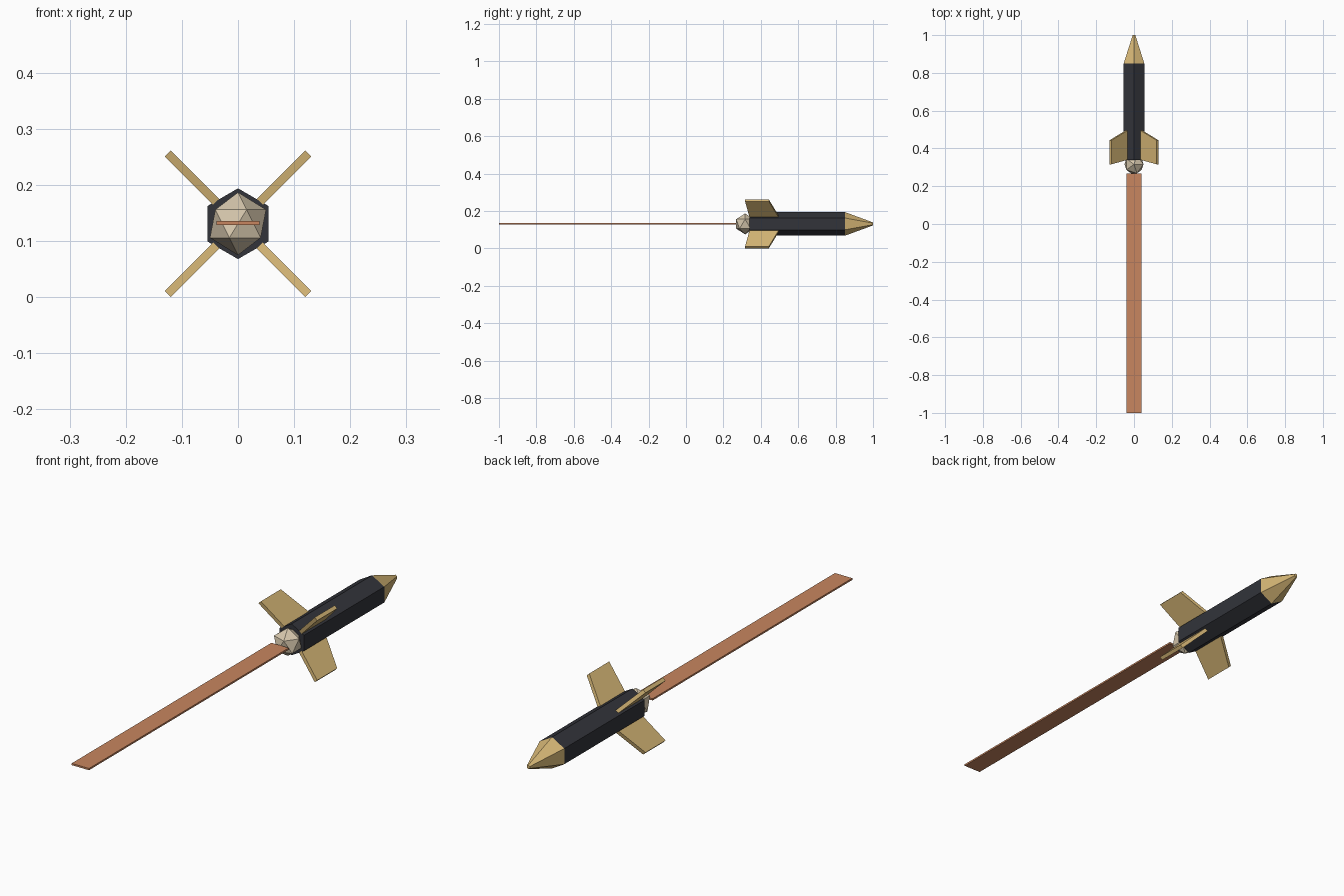
import bpy, bmesh
from math import radians
from mathutils import Matrix, Vector

cube = bpy.data.objects.get("Cube")
if cube:
    bpy.data.objects.remove(cube, do_unlink=True)

AXIS_Z = 0.131   # height of the long axis


def material(name, rgb):
    m = bpy.data.materials.new(name)
    m.use_nodes = True
    m.diffuse_color = (*rgb, 1)
    m.node_tree.nodes["Principled BSDF"].inputs["Base Color"].default_value = (*rgb, 1)
    return m


charcoal = material("charcoal", (0.032, 0.034, 0.042))
gold = material("gold", (0.67, 0.47, 0.18))
cream = material("cream", (0.68, 0.58, 0.42))
copper = material("copper", (0.58, 0.24, 0.115))


def finish(name, bm, mat):
    bmesh.ops.recalc_face_normals(bm, faces=bm.faces)
    mesh = bpy.data.meshes.new(name)
    bm.to_mesh(mesh)
    bm.free()
    mesh.materials.append(mat)
    ob = bpy.data.objects.new(name, mesh)
    bpy.context.collection.objects.link(ob)
    return ob


def hex_section(name, y0, y1, r0, r1, mat):
    """Six-sided tapered section along y."""
    bm = bmesh.new()
    place = Matrix.Translation((0, (y0 + y1) / 2, AXIS_Z)) @ Matrix.Rotation(radians(-90), 4, 'X')
    bmesh.ops.create_cone(bm, cap_ends=True, segments=6, radius1=r0, radius2=r1,
                          depth=y1 - y0, matrix=place)
    return finish(name, bm, mat)


# Body and nose
hex_section("body", 0.34, 0.85, 0.063, 0.063, charcoal)
hex_section("nose", 0.85, 1.0, 0.063, 0.008, gold)

# Faceted tail ball
bm = bmesh.new()
bmesh.ops.create_icosphere(bm, subdivisions=1, radius=0.056,
                           matrix=Matrix.Translation((0, 0.316, AXIS_Z)))
finish("tail_ball", bm, cream)

# Flat tail streamer
bm = bmesh.new()
bmesh.ops.create_cube(bm, size=1, matrix=Matrix.Translation((0, -0.3665, AXIS_Z + 0.001))
                      @ Matrix.Diagonal((0.077, 1.267, 0.007, 1)))
finish("tail_streamer", bm, copper)

# Four swept fins: outline as (radius, y), extruded through the thickness
outline = [(0.045, 0.342), (0.177, 0.316), (0.177, 0.443), (0.045, 0.5)]
half = 0.0075
for i, side in enumerate(("upper_left", "upper_right", "lower_right", "lower_left")):
    bm = bmesh.new()
    face = bm.faces.new([bm.verts.new((r, y, -half)) for r, y in outline])
    moved = bmesh.ops.extrude_face_region(bm, geom=[face])["geom"]
    bmesh.ops.translate(bm, vec=Vector((0, 0, 2 * half)),
                        verts=[v for v in moved if isinstance(v, bmesh.types.BMVert)])
    bm.transform(Matrix.Translation((0, 0, AXIS_Z))
                 @ Matrix.Rotation(radians(-45 - 90 * i), 4, 'Y'))
    finish("fin_" + side, bm, gold)
